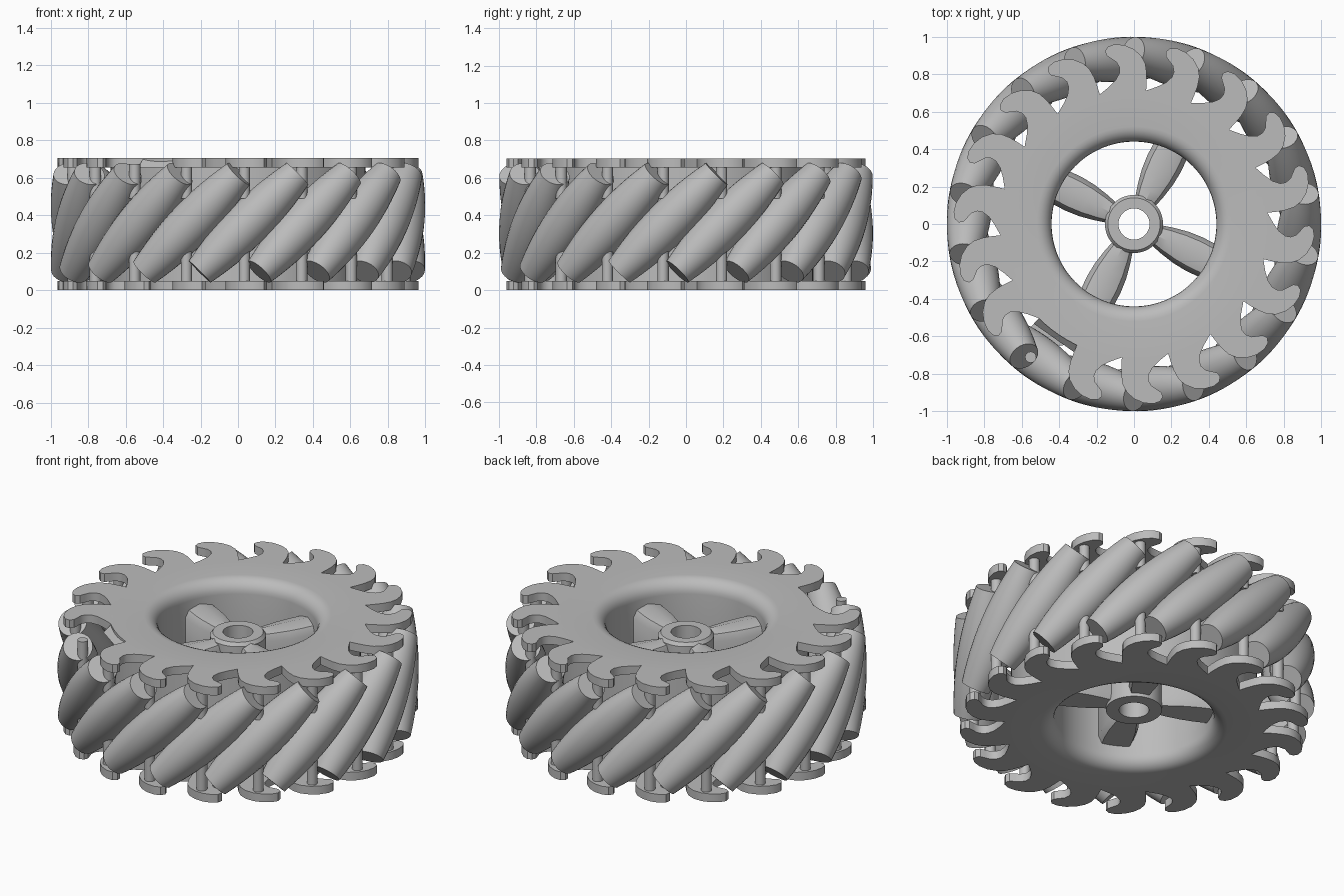
import bpy, bmesh
from math import sin, cos, pi, radians, sqrt
from mathutils import Vector, Matrix

if "Cube" in bpy.data.objects:
    bpy.data.objects.remove(bpy.data.objects["Cube"])

COUNT = 18
STEP = 2 * pi / COUNT
PIN_ANGLE = radians(232.2)      # also where the top plate lacks a tooth
HEIGHT, PLATE = 0.705, 0.05
VALLEY = 0.715
AXLE = 0.88                     # distance of the roller axes from the centre

grey = bpy.data.materials.new("plain grey")
grey.use_nodes = True
grey.diffuse_color = (0.5, 0.5, 0.5, 1)
grey.node_tree.nodes["Principled BSDF"].inputs["Base Color"].default_value = (0.5, 0.5, 0.5, 1)


def finish(name, bm, smooth=True):
    bmesh.ops.recalc_face_normals(bm, faces=bm.faces[:])
    mesh = bpy.data.meshes.new(name)
    bm.to_mesh(mesh)
    bm.free()
    mesh.materials.append(grey)
    ob = bpy.data.objects.new(name, mesh)
    bpy.context.collection.objects.link(ob)
    if smooth:
        bpy.ops.object.select_all(action='DESELECT')
        bpy.context.view_layer.objects.active = ob
        ob.select_set(True)
        bpy.ops.object.shade_smooth_by_angle(angle=radians(35))
    return ob


def polar(r, a, z=0.0):
    return Vector((r * cos(a), r * sin(a), z))


def lathe(bm, profile, sides, matrix=Matrix(), closed=True):
    """Revolve (radius, z) points; open profiles get flat end caps."""
    rings = [[bm.verts.new(matrix @ polar(r, 2 * pi * i / sides, z)) for i in range(sides)]
             for r, z in profile]
    pairs = list(zip(rings, rings[1:]))
    if closed:
        pairs.append((rings[-1], rings[0]))
    else:
        bm.faces.new(rings[0])
        bm.faces.new(rings[-1])
    for a, b in pairs:
        for i in range(sides):
            j = (i + 1) % sides
            bm.faces.new((a[i], a[j], b[j], b[i]))


def prism(bm, outline, z0, z1):
    low = [bm.verts.new((p.x, p.y, z0)) for p in outline]
    high = [bm.verts.new((p.x, p.y, z1)) for p in outline]
    bm.faces.new(low)
    bm.faces.new(high)
    for i in range(len(low)):
        j = (i + 1) % len(low)
        bm.faces.new((low[i], low[j], high[j], high[i]))


# Drum with a flange at both ends and rounded lips into the bore
lip = [(0.52 - 0.08 * sin(t), 0.08 * (1 - cos(t))) for t in [i * pi / 12 for i in range(7)]]
profile = [(VALLEY, 0), (VALLEY, PLATE), (0.68, PLATE), (0.68, HEIGHT - PLATE),
           (VALLEY, HEIGHT - PLATE), (VALLEY, HEIGHT)]
profile += [(r, HEIGHT - z) for r, z in lip] + lip[::-1]
bm = bmesh.new()
lathe(bm, profile, 90)
finish("drum", bm)

# Hooked teeth: (radius, degrees from the pin)
HOOK = [(0.70, -7.4), (0.715, -7.4), (0.76, -7.3), (0.81, -7), (0.86, -6.2), (0.90, -4.6),
        (0.935, -2), (0.957, 1), (0.965, 4), (0.957, 6.2), (0.935, 7.3), (0.91, 7),
        (0.89, 5.6), (0.87, 4), (0.84, 3.1), (0.81, 3.3), (0.775, 5), (0.745, 8),
        (0.715, 12.6), (0.70, 12.6)]


def toothed_plate(name, z0, z1, first):
    bm = bmesh.new()
    for k in range(first, COUNT):
        a = PIN_ANGLE + k * STEP
        prism(bm, [polar(r, a + radians(d)) for r, d in HOOK], z0, z1)
    finish(name, bm)


toothed_plate("bottom_teeth", 0, PLATE, 0)
toothed_plate("top_teeth", HEIGHT - PLATE, HEIGHT, 1)

# Sloped ledge where the top tooth is missing
bm = bmesh.new()
ends = []
for d in (-7.4, 12.6):
    a = PIN_ANGLE + radians(d)
    ends.append([bm.verts.new(polar(r, a, z)) for r, z in
                 ((0.69, HEIGHT - PLATE), (0.755, HEIGHT - PLATE), (0.71, HEIGHT - 0.001))])
bm.faces.new(ends[0])
bm.faces.new(ends[1])
for i in range(3):
    j = (i + 1) % 3
    bm.faces.new((ends[0][i], ends[0][j], ends[1][j], ends[1][i]))
finish("cut_ledge", bm, False)

# Barrel rollers tilted 45 degrees, and the pins that hold their ends
half = 0.37
barrel = []
for i in range(13):
    s = half * (i / 6 - 1)
    barrel.append((1.0 - sqrt(AXLE ** 2 + s * s / 2), s))
rollers, pins = bmesh.new(), bmesh.new()
for k in range(COUNT):
    a = PIN_ANGLE + k * STEP
    turn = Matrix.Rotation(a + radians(1.5), 4, 'Z')
    place = Matrix.Translation((AXLE, 0, 0.36)) @ Matrix.Rotation(radians(-45), 4, 'X')
    lathe(rollers, barrel, 28, turn @ place, closed=False)
    for z0, z1 in ((0.03, 0.22), (0.49, HEIGHT - 0.03)):
        lathe(pins, [(0.03, z0), (0.03, z1)], 16, Matrix.Translation(polar(0.9, a)), closed=False)
finish("rollers", rollers)
finish("roller_pins", pins)

# Central hub
bm = bmesh.new()
lathe(bm, [(0.083, 0.11), (0.155, 0.11), (0.155, 0.58), (0.14, 0.6), (0.083, 0.6)], 48)
finish("hub", bm)

# Four leaf-shaped spokes: (distance, half width)
LEAF = [(0.12, 0.055), (0.2, 0.077), (0.28, 0.093), (0.36, 0.1), (0.465, 0.097)]
bm = bmesh.new()
for k in range(4):
    turn = Matrix.Rotation(radians(63.5) + k * pi / 2, 4, 'Z')
    rings = []
    for r, w in LEAF:
        section = [(-w, 0.17), (-w * 0.8, 0.13), (w * 0.8, 0.13), (w, 0.17),
                   (w, 0.53), (w * 0.75, 0.57), (0, 0.59), (-w * 0.75, 0.57), (-w, 0.53)]
        rings.append([bm.verts.new(turn @ Vector((r, y, z))) for y, z in section])
    bm.faces.new(rings[0])
    bm.faces.new(rings[-1])
    for p, q in zip(rings, rings[1:]):
        for i in range(len(p)):
            j = (i + 1) % len(p)
            bm.faces.new((p[i], p[j], q[j], q[i]))
finish("spokes", bm)
